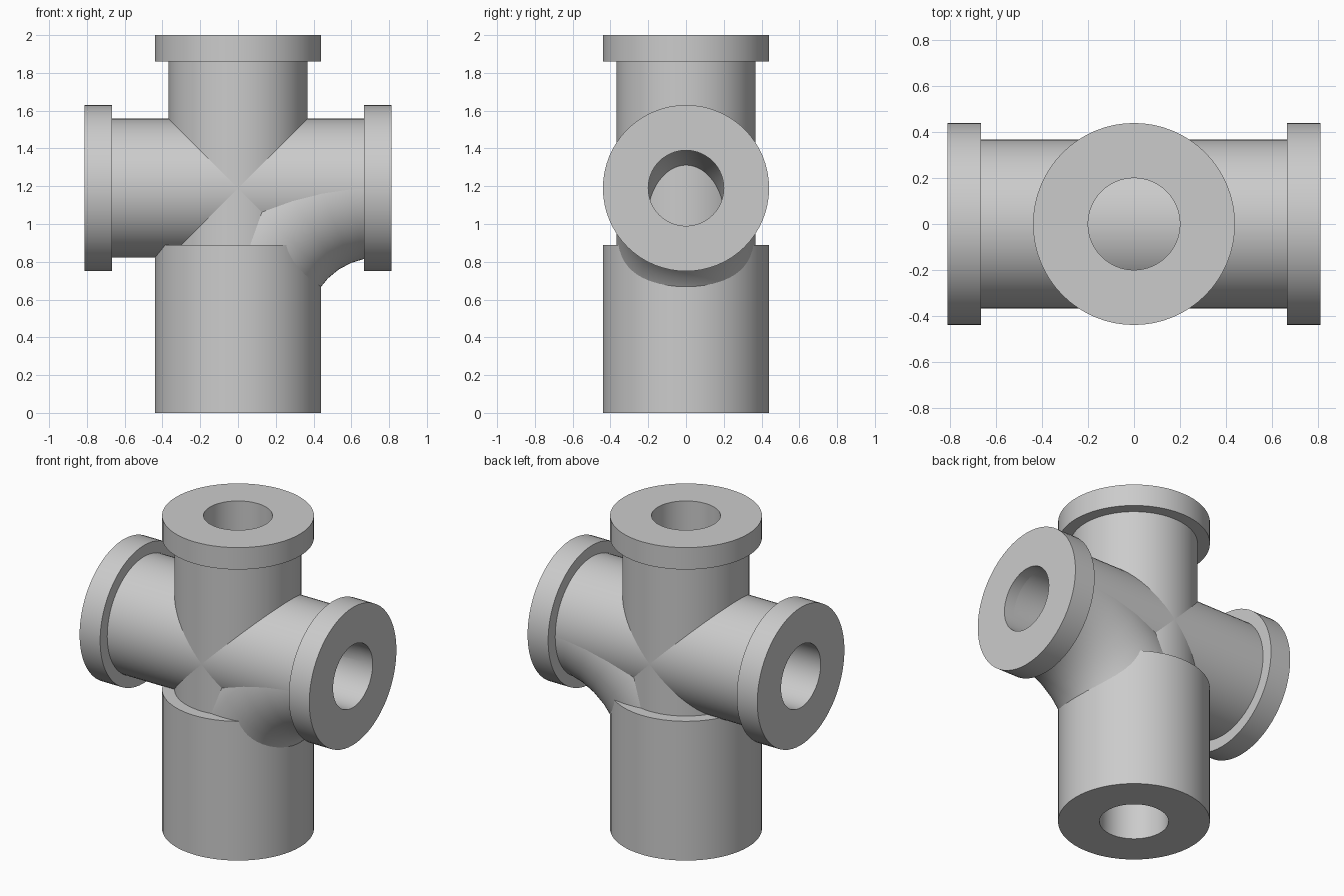
import bpy, bmesh, math
from mathutils import Vector

if "Cube" in bpy.data.objects:
    bpy.data.objects.remove(bpy.data.objects["Cube"])

PIPE, RIM, BORE = 0.368, 0.44, 0.2   # pipe, collar and bore radii
SIDES = 64
AXIS_Z = 1.19                        # height of the cross pipe
BEND = 0.74                          # bend radius of the elbow


def sweep(name, stations, outer, inner=BORE):
    """Hollow tube through stations of (centre, side direction); y is the other side."""
    bm = bmesh.new()

    def ring(centre, side, r):
        c, u, v = Vector(centre), Vector(side), Vector((0, 1, 0))
        out = []
        for i in range(SIDES):
            a = math.tau * i / SIDES
            out.append(bm.verts.new(c + r * (math.cos(a) * u + math.sin(a) * v)))
        return out

    # outer skin forward, bore backward, closed into a loop
    rings = [ring(c, u, outer) for c, u in stations]
    rings += [ring(c, u, inner) for c, u in reversed(stations)]
    for k, a in enumerate(rings):
        b = rings[(k + 1) % len(rings)]
        for i in range(SIDES):
            j = (i + 1) % SIDES
            bm.faces.new((a[i], a[j], b[j], b[i]))
    bmesh.ops.recalc_face_normals(bm, faces=bm.faces[:])
    mesh = bpy.data.meshes.new(name)
    bm.to_mesh(mesh)
    bm.free()
    ob = bpy.data.objects.new(name, mesh)
    bpy.context.collection.objects.link(ob)
    bpy.ops.object.select_all(action='DESELECT')
    ob.select_set(True)
    bpy.context.view_layer.objects.active = ob
    bpy.ops.object.shade_smooth_by_angle(angle=math.radians(35))
    return ob


def upright(name, z0, z1, r):
    return sweep(name, [((0, 0, z), (1, 0, 0)) for z in (z0, z1)], r)


def crosswise(name, x0, x1, r):
    return sweep(name, [((x, 0, AXIS_Z), (0, 0, 1)) for x in (x0, x1)], r)


# Vertical run: wide bottom socket, pipe and top collar
upright("bottom_socket", 0, 0.89, RIM)
upright("vertical_pipe", 0.45, 1.93, PIPE)
upright("top_collar", 1.86, 2.0, RIM)

# Horizontal run with a collar at each end
crosswise("cross_pipe", -BEND, BEND, PIPE)
for side, s in (("left", -1), ("right", 1)):
    crosswise(side + "_collar", s * 0.667, s * 0.812, RIM)

# Quarter-turn elbow from the right collar down into the bottom socket
arc = []
for i in range(9):
    t = math.pi / 2 * i / 8
    d = Vector((-math.cos(t), 0, math.sin(t)))
    arc.append((Vector((BEND, 0, AXIS_Z - BEND)) + BEND * d, d))
sweep("elbow", arc, PIPE)
